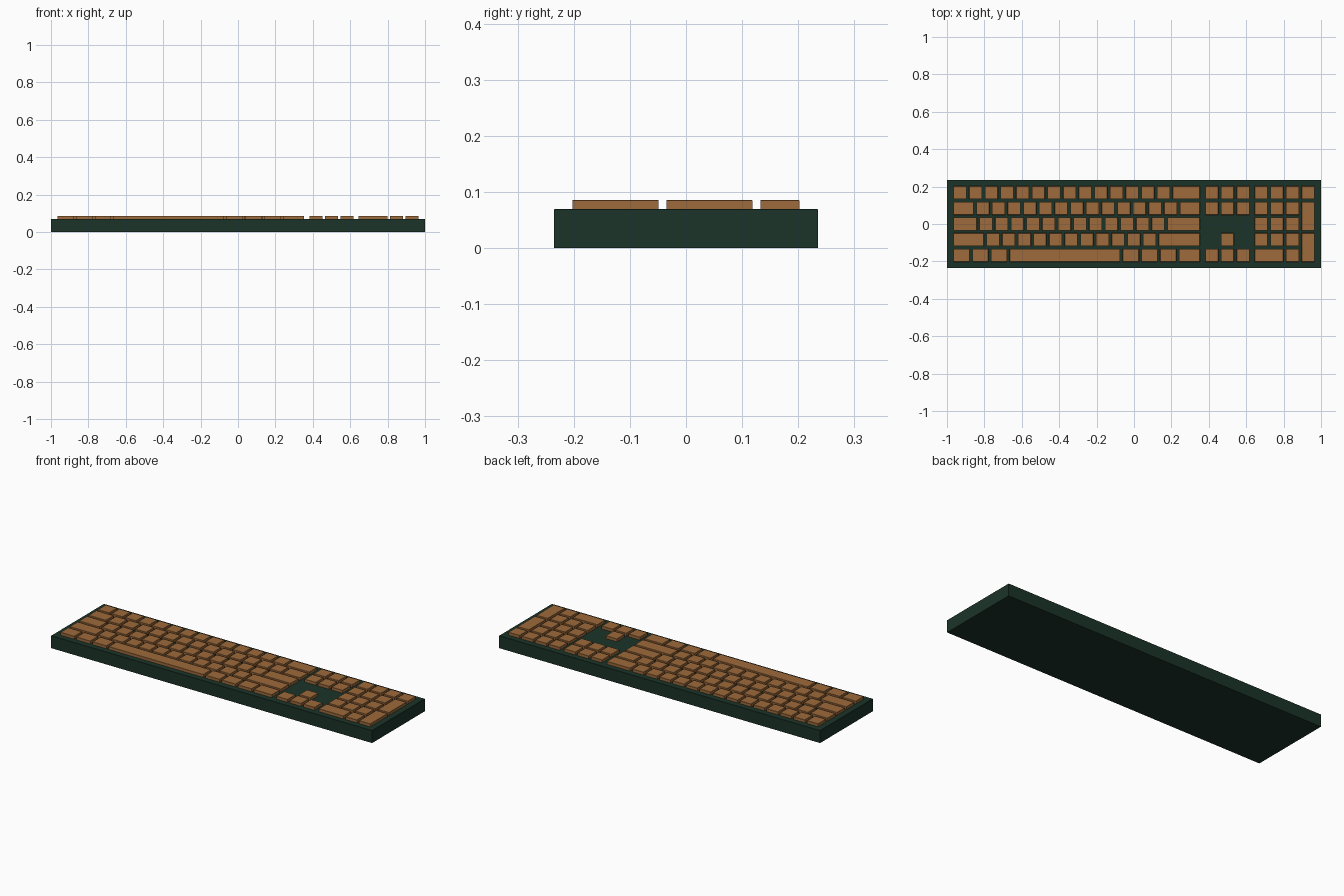
import bpy, bmesh

if "Cube" in bpy.data.objects:
    bpy.data.objects.remove(bpy.data.objects["Cube"])

KEY, GAP = 0.0695, 0.0142
PITCH = KEY + GAP
BODY_TOP, KEY_TOP = 0.07, 0.086
LEFT, MAIN_END = -0.965, 0.352
NAV_X, PAD_X = 0.381, 0.645
ROW_BOTTOM = [0.202 - KEY - i * PITCH for i in range(5)]


def material(name, color):
    m = bpy.data.materials.new(name)
    m.diffuse_color = (*color, 1)
    m.use_nodes = True
    m.node_tree.nodes["Principled BSDF"].inputs["Base Color"].default_value = m.diffuse_color
    return m


def add_box(bm, x0, x1, y0, y1, z0, z1, bevel):
    """Box with a slim chamfer around its top face."""
    v = bmesh.ops.create_cube(bm, size=1)["verts"]
    for p in v:
        p.co = (x1 if p.co.x > 0 else x0,
                y1 if p.co.y > 0 else y0,
                z1 if p.co.z > 0 else z0)
    edges = {e for p in v for e in p.link_edges
             if all(abs(q.co.z - z1) < 1e-6 for q in e.verts)}
    bmesh.ops.bevel(bm, geom=list(edges), offset=bevel, segments=1, affect='EDGES')


def build(name, boxes, mat, bevel):
    bm = bmesh.new()
    for b in boxes:
        add_box(bm, *b, bevel)
    mesh = bpy.data.meshes.new(name)
    bm.to_mesh(mesh)
    bm.free()
    mesh.materials.append(mat)
    bpy.context.collection.objects.link(bpy.data.objects.new(name, mesh))


def key(x, row, width=KEY, rows=1):
    """Key whose top edge lies in the given row, spanning rows downward."""
    y0 = ROW_BOTTOM[row + rows - 1]
    return (x, x + width, y0, ROW_BOTTOM[row] + KEY, BODY_TOP - 0.002, KEY_TOP)


green = material("dark_green", (0.011, 0.034, 0.022))
brown = material("brown", (0.34, 0.145, 0.044))

# Case
build("case", [(-1, 1, -0.235, 0.235, 0, BODY_TOP)], green, 0.001)

# Main block: widths per row, the last key fills up to the block's right edge
rows = [
    [KEY] * 14,
    [0.108] + [KEY] * 13,
    [0.125] + [KEY] * 12,
    [0.162] + [KEY] * 11,
    [0.086] * 3 + [0.59] + [0.086] * 3,
]
main = []
for r, widths in enumerate(rows):
    x = LEFT
    for w in widths:
        main.append(key(x, r, w))
        x += w + GAP
    main.append(key(x, r, MAIN_END - x))
build("main_keys", main, brown, 0.001)

# Navigation block and arrow keys
nav = [key(NAV_X + c * PITCH, r) for r in (0, 1, 4) for c in range(3)]
nav.append(key(NAV_X + PITCH, 3))
build("navigation_keys", nav, brown, 0.001)

# Number pad with a wide bottom key and two tall keys on the right
pad = [key(PAD_X + c * PITCH, r) for r in range(4) for c in range(3)]
pad += [key(PAD_X, 4, KEY + PITCH), key(PAD_X + 2 * PITCH, 4)]
right = PAD_X + 3 * PITCH
pad += [key(right, 0), key(right, 1, rows=2), key(right, 3, rows=2)]
build("number_pad_keys", pad, brown, 0.001)
